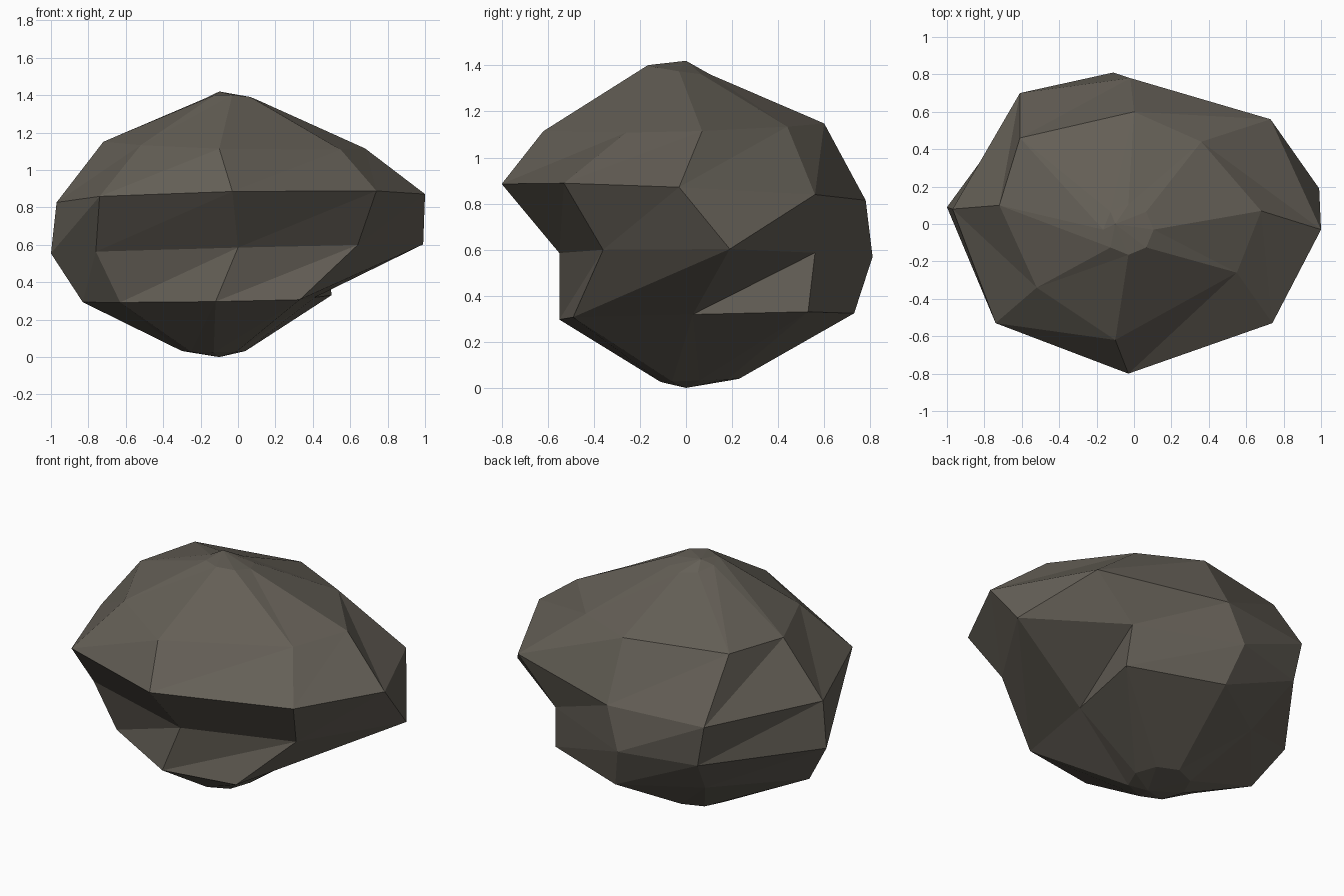
import bpy
from math import cos, sin, radians

if "Cube" in bpy.data.objects:
    bpy.data.objects.remove(bpy.data.objects["Cube"])


def circle(cx, cy, r):
    """Eight-sided cross-section, counter-clockwise from +x."""
    return [(cx + r * cos(radians(45 * i)), cy + r * sin(radians(45 * i))) for i in range(8)]


# Cross-sections of the boulder: height, tilt in x, tilt in y, outline
lower_belly = [(.41, .03), (.50, .53), (-.04, .73), (-.45, .46),
               (-.83, .01), (-.63, -.255), (-.12, -.55), (.33, -.49)]
notch = [(.99, .19), (.48, .56), (-.11, .81), (-.56, .69),
         (-1.0, .09), (-.76, -.29), (0, -.55), (.64, -.36)]
overhang = [(1.0, -.03), (.73, .56), (-.02, .78), (-.61, .70),
            (-.97, .08), (-.74, -.53), (-.03, -.80), (.74, -.53)]
shoulder = [(.68, .07), (.36, .44), (0, .60), (-.61, .46),
            (-.72, .10), (-.52, -.34), (-.10, -.62), (.55, -.26)]
sections = [
    (.03, 0, .04, circle(-.13, .06, .17)),
    (.31, .02, .02, lower_belly),
    (.58, .025, -.01, notch),
    (.85, .02, -.045, overhang),
    (1.13, -.025, .03, shoulder),
    (1.375, -.05, -.15, circle(-.03, -.03, .135)),
]

# Loft the sections, closing both ends with a point
verts = [(x, y, h + tx * x + ty * y) for h, tx, ty, ring in sections for x, y in ring]
bottom, top = len(verts), len(verts) + 1
verts += [(-.1, 0, 0), (-.1, 0, 1.42)]
faces = []
for i in range(8):
    j = (i + 1) % 8
    for k in range(0, 8 * (len(sections) - 1), 8):
        faces += [(k + i, k + j, k + 8 + j), (k + i, k + 8 + j, k + 8 + i)]
    faces += [(bottom, j, i), (top, bottom - 8 + i, bottom - 8 + j)]

mesh = bpy.data.meshes.new("boulder")
mesh.from_pydata(verts, [], faces)
mesh.update()
boulder = bpy.data.objects.new("boulder", mesh)
bpy.context.collection.objects.link(boulder)

stone = bpy.data.materials.new("dark grey stone")
stone.diffuse_color = (.127, .114, .093, 1)
stone.use_nodes = True
stone.node_tree.nodes["Principled BSDF"].inputs["Base Color"].default_value = stone.diffuse_color
mesh.materials.append(stone)
